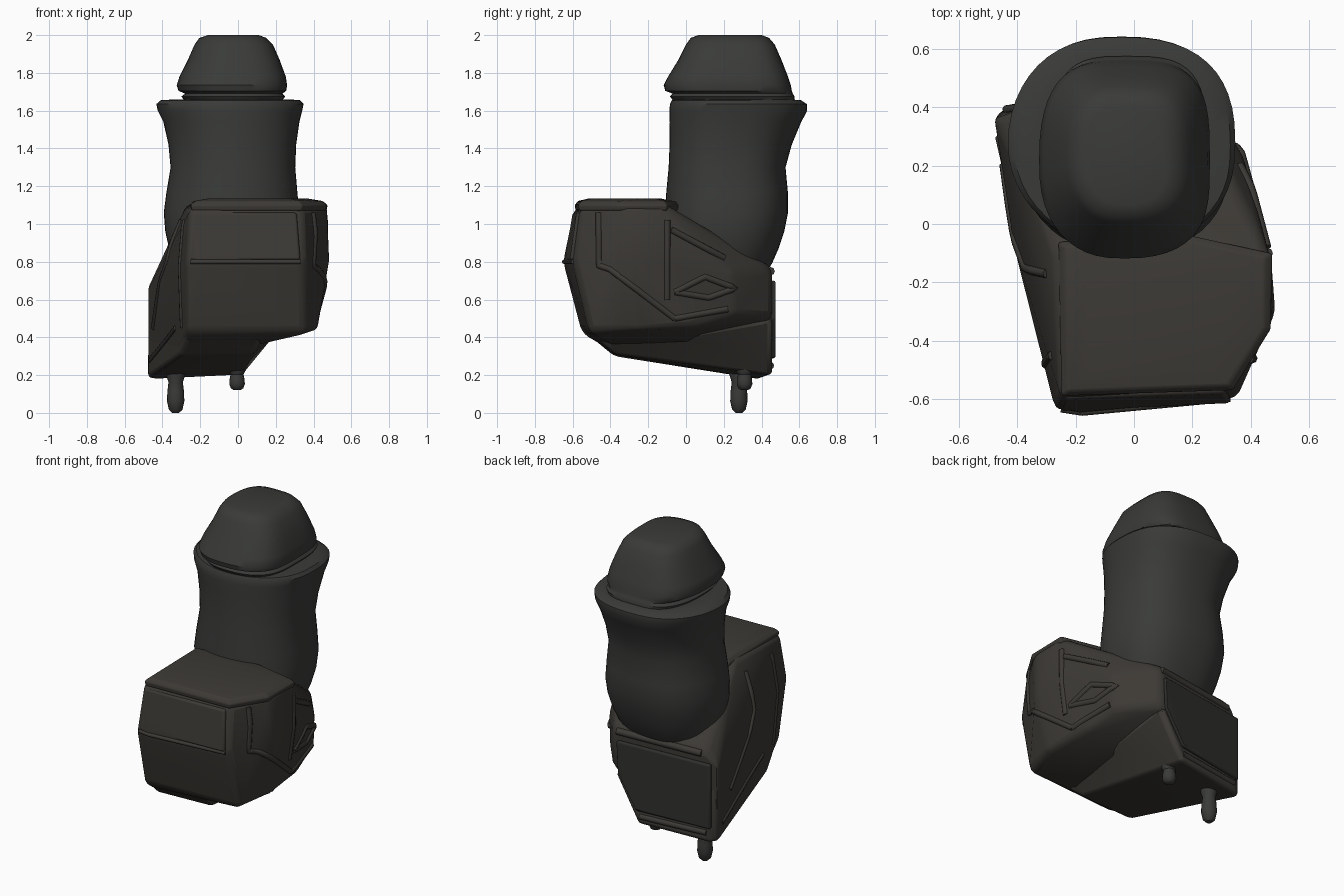
import bpy, bmesh, math
from mathutils import Vector
from mathutils.bvhtree import BVHTree


def material(name, rgb):
    m = bpy.data.materials.new(name)
    m.diffuse_color = (*rgb, 1)
    return m


DARK = material("dark_grey", (0.042, 0.044, 0.040))
BROWN = material("brown_grey", (0.046, 0.042, 0.036))
BLACK = material("near_black", (0.028, 0.028, 0.026))


def finish(name, bm, mat, angle=35, bevel=0, segs=3):
    bmesh.ops.recalc_face_normals(bm, faces=bm.faces)
    me = bpy.data.meshes.new(name)
    bm.to_mesh(me)
    bm.free()
    ob = bpy.data.objects.new(name, me)
    bpy.context.collection.objects.link(ob)
    me.materials.append(mat)
    bpy.ops.object.select_all(action='DESELECT')
    ob.select_set(True)
    bpy.context.view_layer.objects.active = ob
    bpy.ops.object.shade_smooth_by_angle(angle=math.radians(angle))
    if bevel:
        mod = ob.modifiers.new("soft_edges", 'BEVEL')
        mod.width, mod.segments = bevel, segs
        mod.limit_method, mod.angle_limit = 'ANGLE', math.radians(18)
    return ob


def loft(name, sections, power, skew, mat, n=48):
    """Stack superellipse rings (z, x min, x max, y min, y max); skew squares the rear right corner."""
    bm = bmesh.new()
    rings = []
    for z, x0, x1, y0, y1 in sections:
        ring = []
        for i in range(n):
            a = 2 * math.pi * i / n
            c, s = math.cos(a), math.sin(a)
            p = power + skew * (c + s) / math.sqrt(2)
            x = math.copysign(abs(c) ** (2 / p), c)
            y = math.copysign(abs(s) ** (2 / p), s)
            ring.append(bm.verts.new(((x0 + x1) / 2 + x * (x1 - x0) / 2,
                                      (y0 + y1) / 2 + y * (y1 - y0) / 2, z)))
        rings.append(ring)
    for a, b in zip(rings, rings[1:]):
        for i in range(n):
            j = (i + 1) % n
            bm.faces.new((a[i], a[j], b[j], b[i]))
    bm.faces.new(rings[0])
    bm.faces.new(rings[-1])
    return finish(name, bm, mat, 40)


def hull(name, pts, mat, bevel):
    bm = bmesh.new()
    for p in pts:
        bm.verts.new(p)
    bmesh.ops.convex_hull(bm, input=bm.verts)
    bmesh.ops.delete(bm, geom=[v for v in bm.verts if not v.link_faces], context='VERTS')
    bmesh.ops.dissolve_limit(bm, angle_limit=math.radians(7), verts=bm.verts, edges=bm.edges)
    tree = BVHTree.FromBMesh(bm)
    finish(name, bm, mat, 35, bevel)
    return tree


# waisted column with flared rim
loft("column", [
    (0.72, -0.30, 0.24, -0.05, 0.41), (0.79, -0.34, 0.27, -0.08, 0.455),
    (0.87, -0.365, 0.30, -0.10, 0.49), (0.96, -0.385, 0.32, -0.11, 0.52),
    (1.06, -0.393, 0.325, -0.11, 0.54), (1.16, -0.38, 0.315, -0.105, 0.54),
    (1.30, -0.357, 0.303, -0.092, 0.527), (1.42, -0.368, 0.308, -0.087, 0.56),
    (1.54, -0.395, 0.325, -0.086, 0.61), (1.60, -0.425, 0.34, -0.088, 0.642),
    (1.635, -0.432, 0.347, -0.085, 0.64), (1.655, -0.41, 0.33, -0.075, 0.61),
    (1.66, -0.33, 0.27, -0.03, 0.55)], 2.25, 0.25, DARK)

# domed cap with stepped collar
loft("cap", [
    (1.62, -0.29, 0.24, -0.075, 0.57), (1.655, -0.285, 0.235, -0.07, 0.575),
    (1.675, -0.30, 0.25, -0.085, 0.575), (1.69, -0.28, 0.235, -0.07, 0.565),
    (1.705, -0.315, 0.255, -0.11, 0.56), (1.735, -0.325, 0.26, -0.118, 0.555),
    (1.78, -0.31, 0.253, -0.095, 0.54), (1.87, -0.265, 0.22, -0.04, 0.505),
    (1.95, -0.23, 0.185, 0.0, 0.47), (1.985, -0.205, 0.15, 0.025, 0.44),
    (2.0, -0.16, 0.11, 0.065, 0.40)], 2.9, 0.5, DARK)

# main body, slightly turned, as a bevelled convex block
body = hull("body", [
    (-0.25, -0.59, 1.09), (0.34, -0.56, 1.09), (0.47, -0.33, 1.10), (0.47, -0.12, 1.11),
    (-0.27, -0.10, 1.11), (-0.27, -0.635, 0.80), (-0.18, -0.65, 0.80), (0.35, -0.60, 0.80),
    (0.485, -0.31, 0.80), (0.46, -0.08, 0.80), (-0.27, -0.55, 0.42), (0.36, -0.51, 0.42),
    (0.42, -0.27, 0.43), (0.40, 0.02, 0.45), (-0.31, -0.38, 0.32), (0.10, -0.38, 0.36),
    (0.18, 0.0, 0.38), (-0.48, 0.36, 0.35), (0.19, 0.46, 0.50), (0.19, 0.46, 0.77),
    (-0.48, 0.36, 0.67), (-0.40, 0.39, 0.76), (-0.41, -0.08, 0.70), (0.375, 0.24, 0.74),
    (0.36, 0.25, 0.52)], BROWN, 0.035)

# narrower keel under the body
keel = hull("keel", [
    (-0.27, -0.54, 0.43), (0.15, -0.50, 0.43), (-0.31, -0.38, 0.30), (0.08, -0.38, 0.31),
    (-0.38, 0.0, 0.25), (0.06, 0.0, 0.25), (-0.48, 0.36, 0.18), (0.02, 0.46, 0.20),
    (-0.44, 0.40, 0.18), (0.19, 0.46, 0.50), (-0.48, 0.36, 0.60), (0.20, 0.0, 0.42)],
    BROWN, 0.025)

# softly domed top cover seated on the front block
hull("top_cover", [(0.09 + (x - 0.09) * k, -0.32 + (y + 0.32) * k, z + lift)
                   for lift, k in ((-0.03, 0.98), (0, 1.0), (0.022, 0.93), (0.035, 0.72))
                   for x, y, z in ((-0.25, -0.59, 1.10), (0.34, -0.57, 1.10), (0.47, -0.36, 1.10),
                                   (0.475, -0.1, 1.10), (0.2, -0.04, 1.10), (-0.26, -0.06, 1.10))],
     BROWN, 0.008)

# raised upper front panel
hull("front_panel", [(-0.24, -0.60, 1.06), (0.31, -0.58, 1.06), (-0.25, -0.642, 0.81),
                     (0.33, -0.615, 0.81), (-0.25, -0.55, 0.82), (0.33, -0.55, 0.82),
                     (-0.24, -0.52, 1.06), (0.31, -0.52, 1.06)], BROWN, 0.012)

# back door panel, following the turned rear face
hull("back_panel", [(x, y + d, z) for d in (0, 0.025) for x, y, z in
                    ((-0.45, 0.38, 0.68), (0.16, 0.45, 0.70), (0.15, 0.45, 0.50),
                     (0.02, 0.45, 0.29), (-0.45, 0.38, 0.27))], BLACK, 0.01)


def ridge(name, pts, view, radius, mat=BROWN):
    """Lay a low round strip on the body surface, cast along the view direction."""
    view = Vector(view)
    path = []
    for a, b in zip(pts, pts[1:]):
        for i in range(9):
            start = Vector(a).lerp(Vector(b), i / 8) - view * 3
            hits = [h for h in (t.ray_cast(start, view)[0] for t in (body, keel)) if h]
            if hits:
                path.append(min(hits, key=lambda h: (h - start).length) + view * radius * 0.4)
    cu = bpy.data.curves.new(name, 'CURVE')
    cu.dimensions = '3D'
    cu.bevel_depth, cu.bevel_resolution, cu.use_fill_caps = radius, 2, True
    sp = cu.splines.new('POLY')
    sp.points.add(len(path) - 1)
    for q, p in zip(sp.points, path):
        q.co = (*p, 1)
    cu.materials.append(mat)
    bpy.context.collection.objects.link(bpy.data.objects.new(name, cu))


# trim strips on right, left, back and front
R, L, B, F = (-1, 0, 0), (1, 0, 0), (0, -1, 0), (0, 1, 0)
for i, path in enumerate([
        [(0, -0.46, 1.06), (0, -0.46, 0.78), (0, -0.40, 0.76), (0, -0.06, 0.50)],
        [(0, -0.10, 1.02), (0, -0.10, 0.60)],
        [(0, -0.08, 0.97), (0, 0.20, 0.82)],
        [(0, -0.06, 0.64), (0, 0.10, 0.72), (0, 0.26, 0.66), (0, 0.12, 0.61), (0, -0.06, 0.64)],
        [(0, -0.06, 0.50), (0, 0.22, 0.55)]]):
    ridge(f"right_strip_{i + 1}", path, R, 0.018)
for i, path in enumerate([
        [(0, -0.45, 1.02), (0, -0.48, 0.78), (0, -0.45, 0.45)],
        [(0, -0.17, 1.02), (0, -0.15, 0.80), (0, 0.20, 0.45)],
        [(0, -0.30, 0.45), (0, 0.30, 0.28)]]):
    ridge(f"left_strip_{i + 1}", path, L, 0.016)
ridge("back_top_rail", [(-0.38, 0, 0.73), (0.17, 0, 0.75)], B, 0.022)
ridge("back_bottom_rail", [(-0.42, 0, 0.24), (0.01, 0, 0.25)], B, 0.020)
ridge("front_seam", [(-0.25, 0, 0.80), (0.33, 0, 0.80)], F, 0.012)

# peg feet
for name, x, y, z0, s in (("long_foot", -0.33, 0.28, 0.0, 1.0), ("short_foot", -0.005, 0.31, 0.12, 0.9)):
    h = 0.25 - z0
    loft(name, [(z0 + h * t, x - r * s, x + r * s, y - r * s, y + r * s)
                for t, r in ((0, 0.018), (0.07, 0.036), (0.25, 0.046), (0.45, 0.044),
                             (0.65, 0.038), (0.8, 0.05), (1, 0.05))], 2, 0, DARK, 16)
